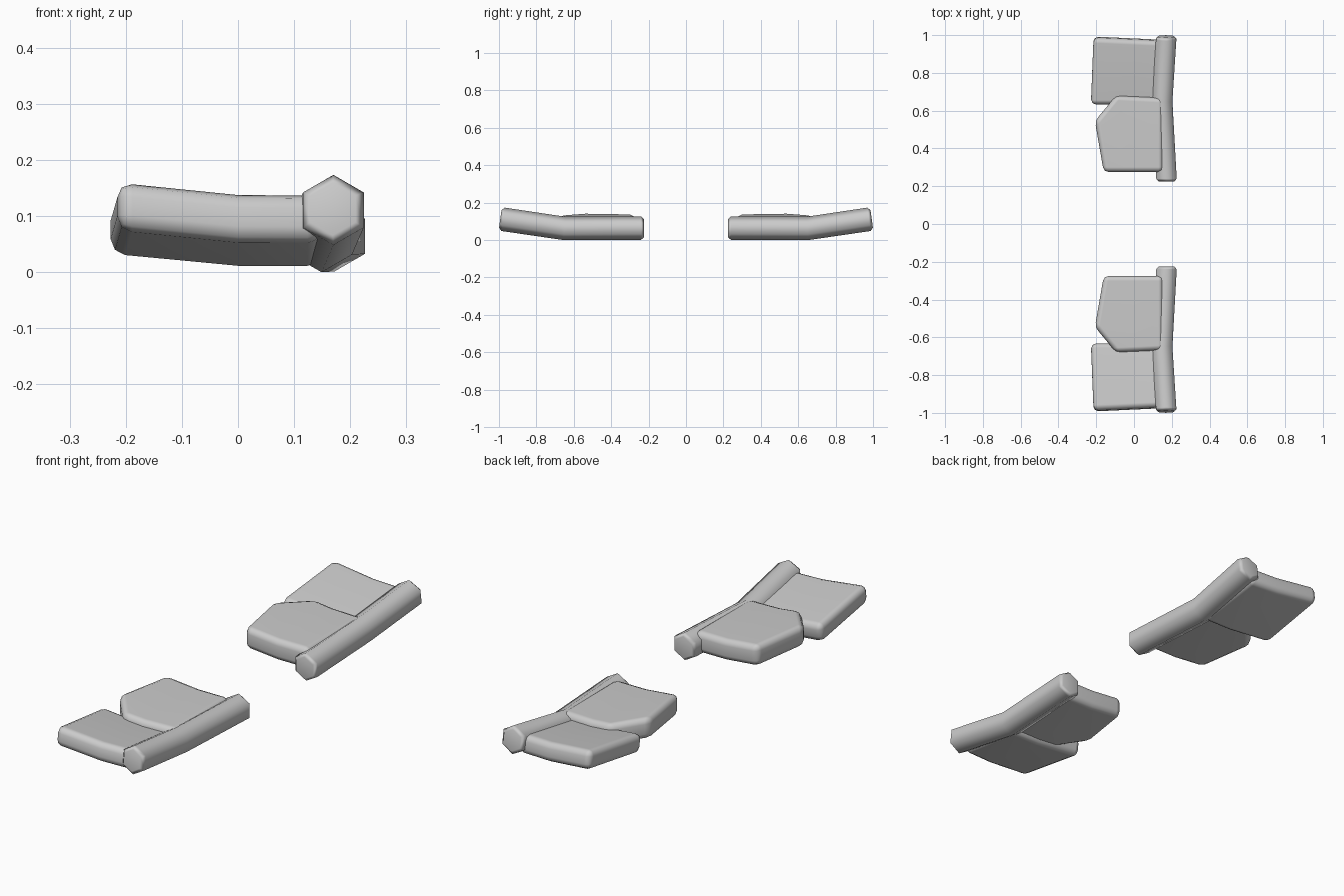
import bpy, bmesh, math

if "Cube" in bpy.data.objects:
    bpy.data.objects.remove(bpy.data.objects["Cube"])

SLOPE = 0.14   # upward rake of the outer half
CURL = 0.095   # upward bend of the panels behind x = 0


def finish(name, bm):
    """Turn a bmesh into a smooth object mirrored across y = 0."""
    bmesh.ops.recalc_face_normals(bm, faces=bm.faces[:])
    mesh = bpy.data.meshes.new(name)
    bm.to_mesh(mesh)
    bm.free()
    for p in mesh.polygons:
        p.use_smooth = True
    obj = bpy.data.objects.new(name, mesh)
    bpy.context.collection.objects.link(obj)
    mirror = obj.modifiers.new("Mirror", 'MIRROR')
    mirror.use_axis = (False, True, False)
    mirror.use_mirror_merge = False
    obj.modifiers.new("Normals", 'WEIGHTED_NORMAL')
    return obj


def panel(name, outline, z0, z1, slope, bevel=0.026):
    """Rounded slab from an outline, curled at the back and raked outward."""
    bm = bmesh.new()
    base = bm.faces.new([bm.verts.new((x, y, z0)) for x, y in outline])
    ext = bmesh.ops.extrude_face_region(bm, geom=[base])
    for v in ext["geom"]:
        if isinstance(v, bmesh.types.BMVert):
            v.co.z = z1
    bmesh.ops.recalc_face_normals(bm, faces=bm.faces[:])
    bmesh.ops.bevel(bm, geom=bm.edges[:], offset=bevel, segments=2,
                    profile=0.5, affect='EDGES', clamp_overlap=True)
    bmesh.ops.bisect_plane(bm, geom=bm.verts[:] + bm.edges[:] + bm.faces[:],
                           plane_co=(0, 0, 0), plane_no=(1, 0, 0))
    mid = (z0 + z1) / 2
    for v in bm.verts:
        x, y, z = v.co
        v.co.y = y - slope * (z - mid)
        v.co.z = z + slope * (y - 0.65) + CURL * max(0, -x)
    return finish(name, bm)


def spar(name, rings, rx, rz):
    """Six-sided bar lofted through rings of (x, y, z, scale, tilt)."""
    bm = bmesh.new()
    loops = []
    for x, y, z, s, tilt in rings:
        loop = []
        for i in range(6):
            a = math.radians(90 + 60 * i)
            dx, dz = rx * s * math.cos(a), rz * s * math.sin(a)
            loop.append(bm.verts.new((x + dx, y - tilt * dz, z + dz)))
        loops.append(loop)
    for a, b in zip(loops, loops[1:]):
        for i in range(6):
            j = (i + 1) % 6
            bm.faces.new((a[i], a[j], b[j], b[i]))
    bm.faces.new(loops[0])
    bm.faces.new(loops[-1])
    return finish(name, bm)


# Leading bar with a kink halfway and chamfered ends
spar("leading_spar", [
    (0.172, 0.225, 0.064, 0.78, 0), (0.172, 0.240, 0.064, 1, 0),
    (0.149, 0.650, 0.0625, 1, SLOPE / 2),
    (0.170, 0.978, 0.111, 1, SLOPE), (0.169, 0.993, 0.113, 0.75, SLOPE),
], 0.0625, 0.0625)

# Inner panel with a clipped back corner, sitting over the outer one
panel("inner_panel", [(-0.160, 0.275), (0.155, 0.275), (0.155, 0.668),
                      (-0.095, 0.680), (-0.207, 0.545)], 0.028, 0.124, 0)

# Outer panel, raked upward to the tip
panel("outer_panel", [(-0.228, 0.635), (0.150, 0.635), (0.150, 0.973),
                      (-0.214, 0.990)], 0.010, 0.095, SLOPE)
